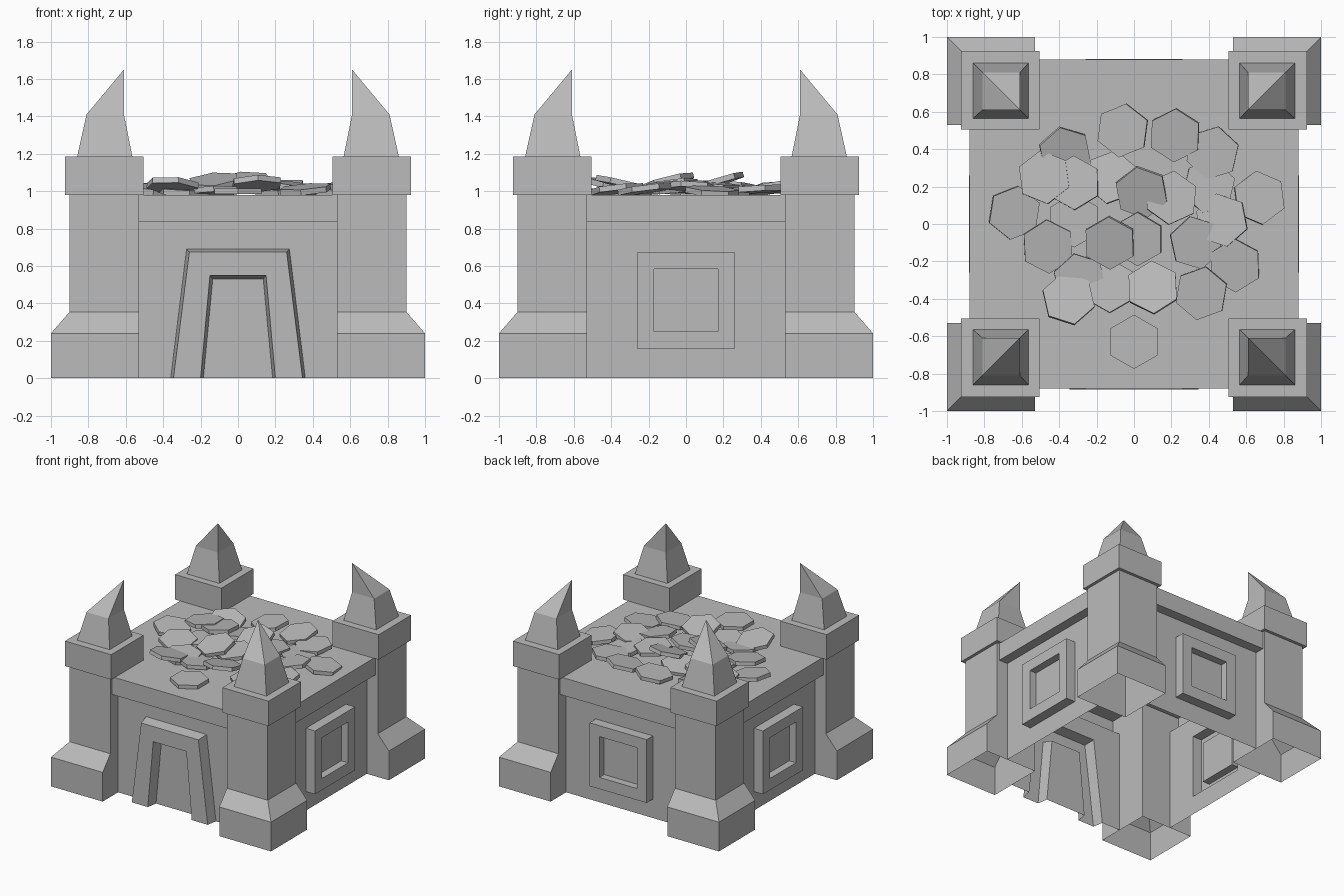
import bpy
import bmesh
import random
from math import radians
from mathutils import Matrix, Euler

if "Cube" in bpy.data.objects:
    bpy.data.objects.remove(bpy.data.objects["Cube"], do_unlink=True)

random.seed(4)

stone_grey = bpy.data.materials.new("stone_grey")
stone_grey.use_nodes = True
colour = (0.5, 0.5, 0.5, 1)
stone_grey.diffuse_color = colour
stone_grey.node_tree.nodes["Principled BSDF"].inputs["Base Color"].default_value = colour


def finish(bm, name, turn=0):
    """Turn the finished mesh about the centre and add it to the scene."""
    bmesh.ops.remove_doubles(bm, verts=bm.verts, dist=0.0005)
    bm.transform(Matrix.Rotation(radians(turn), 4, "Z"))
    mesh = bpy.data.meshes.new(name)
    bm.to_mesh(mesh)
    bm.free()
    mesh.materials.append(stone_grey)
    obj = bpy.data.objects.new(name, mesh)
    bpy.context.collection.objects.link(obj)
    return obj


def skin(bm, loops, closed=True, fill=False):
    """Join successive point loops with quads."""
    rows = [[bm.verts.new(p) for p in loop] for loop in loops]
    for a, b in zip(rows, rows[1:]):
        count = len(a)
        for i in range(count if closed else count - 1):
            j = (i + 1) % count
            bm.faces.new((a[i], a[j], b[j], b[i]))
    if fill:
        bm.faces.new(rows[-1])


def square(low, high, z):
    return [(low, low, z), (high, low, z), (high, high, z), (low, high, z)]


def panel(y, bottom, top, z_low, z_high):
    """Four points of an upright panel, wider at the foot if asked."""
    return [(bottom, y, z_low), (top, y, z_high), (-top, y, z_high), (-bottom, y, z_low)]


# Corner tower: hollow foot, shaft and cap
TOWER = [(0.53, 1.0, 0), (0.53, 1.0, 0.24), (0.53, 0.9, 0.355), (0.53, 0.9, 0.98),
         (0.505, 0.925, 0.98), (0.505, 0.925, 1.185), (0.565, 0.86, 1.185)]
# Spire leaning to the inner corner
SPIRE = [(0.565, 0.86, 1.185), (0.61, 0.81, 1.41), (0.61, 0.6101, 1.65)]

for turn, place in ((0, "back_left"), (90, "back_right"), (180, "front_right"), (270, "front_left")):
    for part, rings in (("tower", TOWER), ("spire", SPIRE)):
        bm = bmesh.new()
        skin(bm, [square(*ring) for ring in rings])
        finish(bm, f"{place}_{part}", turn)

# Walls with a raised, recessed frame, a cornice and a strip of roof
WALL, FACE, HALF = -0.8, -0.882, 0.53
DOOR = [panel(WALL, 0.36, 0.275, 0, 0.69), panel(FACE - 0.004, 0.345, 0.26, 0, 0.675),
        panel(FACE - 0.004, 0.2, 0.15, 0, 0.55), panel(WALL, 0.185, 0.135, 0, 0.53)]
WINDOW = [panel(WALL, 0.26, 0.26, 0.155, 0.675), panel(FACE, 0.26, 0.26, 0.155, 0.675),
          panel(FACE, 0.17, 0.17, 0.25, 0.585), panel(WALL - 0.02, 0.17, 0.17, 0.25, 0.585)]

for turn, place in ((0, "front"), (90, "left"), (180, "back"), (270, "right")):
    door = place == "front"
    bm = bmesh.new()
    outline = panel(WALL, HALF, HALF, 0, 0.835)
    skin(bm, [outline] + (DOOR if door else WINDOW), closed=not door, fill=True)
    finish(bm, f"{place}_wall_with_{'door' if door else 'window'}", turn)

    bm = bmesh.new()
    section = [(WALL, 0.835), (-0.88, 0.835), (-0.88, 0.98), (-0.505, 0.98)]
    skin(bm, [[(-HALF, y, z), (HALF, y, z)] for y, z in section], closed=False)
    finish(bm, f"{place}_cornice", turn)

# Middle of the roof
bm = bmesh.new()
skin(bm, [square(-0.505, 0.505, 0.98)], fill=True)
finish(bm, "roof_middle")

# Loose six-sided slabs: x, y, lift above the roof, tilt towards the front
SLABS = [
    (-.06, .5, .04, 4), (.22, .475, .04, 10), (.42, .38, .03, 4), (-.37, .38, .02, 14),
    (-.48, .25, .04, -5), (-.32, .22, .05, -4), (-.12, .25, .03, -6), (-.64, .06, .02, 2),
    (-.32, .02, .02, 0), (.04, .17, .07, 16), (.2, .14, .05, -5), (.67, .14, .02, -3),
    (.47, .02, .04, -4), (-.46, -.12, .03, 7), (-.13, -.1, .07, 14), (.02, -.08, .05, 8),
    (.33, -.1, .04, 6), (.54, -.22, .03, 7), (-.29, -.3, .02, 5), (-.35, -.4, .05, -12),
    (-.13, -.33, .02, -5), (.1, -.34, .06, -13), (.36, -.37, .03, 7), (0, -.63, .02, 0),
    (.4, .2, .02, -4),
]
bm = bmesh.new()
for x, y, lift, tilt in SLABS:
    loose = tilt != 0
    spin = random.uniform(-15, 15) * loose
    lean = random.uniform(-9, 9) * loose
    pose = Matrix.Translation((x, y, 0.98 + lift))
    pose @= Euler((radians(tilt), radians(lean), radians(spin))).to_matrix().to_4x4()
    bmesh.ops.create_cone(bm, cap_ends=True, segments=6, radius1=0.145, radius2=0.145,
                          depth=0.03, matrix=pose)
finish(bm, "roof_slabs")
